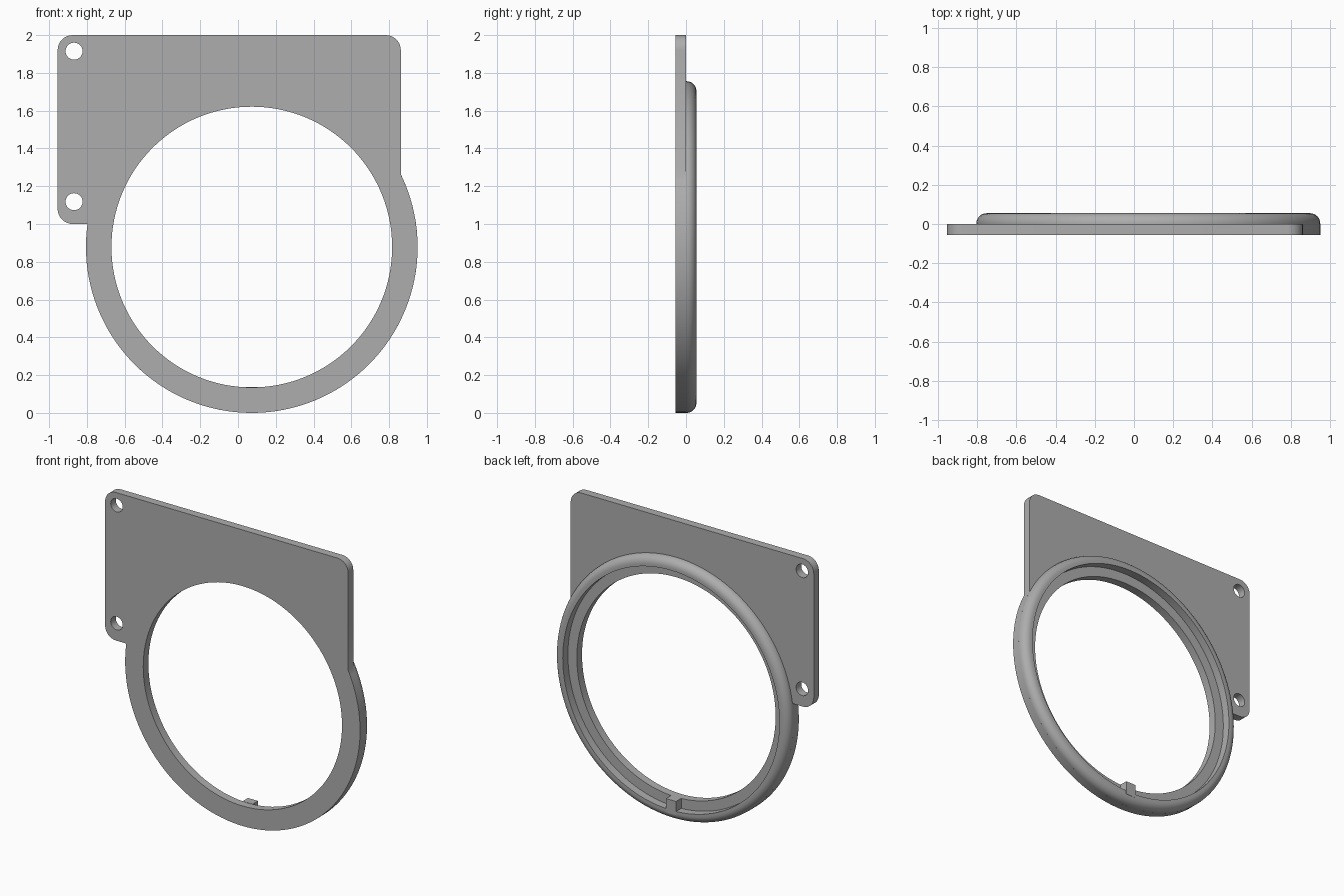
import bpy, bmesh, math

if "Cube" in bpy.data.objects:
    bpy.data.objects.remove(bpy.data.objects["Cube"])

CX, CZ = 0.073, 0.878          # ring centre
R_OUT, R_LIP, R_HOLE = 0.878, 0.81, 0.743
T = 0.055                      # plate thickness and ring height
SEG = 128

grey = bpy.data.materials.new("grey plastic")
grey.diffuse_color = (0.42, 0.42, 0.42, 1)
grey.use_nodes = True
grey.node_tree.nodes["Principled BSDF"].inputs["Base Color"].default_value = grey.diffuse_color


def arc(cx, cz, r, a0, a1, n):
    """Points on an arc, angles in degrees, both ends included."""
    return [(cx + r * math.cos(math.radians(a0 + (a1 - a0) * i / n)),
             cz + r * math.sin(math.radians(a0 + (a1 - a0) * i / n)))
            for i in range(n + 1)]


def circle(cx, cz, r, n):
    return arc(cx, cz, r, 0, 360, n)[:-1]


def finish(obj):
    obj.data.materials.clear()
    obj.data.materials.append(grey)
    bpy.ops.object.select_all(action='DESELECT')
    obj.select_set(True)
    bpy.context.view_layer.objects.active = obj
    bpy.ops.object.shade_smooth_by_angle(angle=math.radians(30))


def mesh_object(name, bm):
    bmesh.ops.recalc_face_normals(bm, faces=bm.faces)
    me = bpy.data.meshes.new(name)
    bm.to_mesh(me)
    bm.free()
    obj = bpy.data.objects.new(name, me)
    bpy.context.collection.objects.link(obj)
    finish(obj)


# Mounting plate: rounded panel merging into the ring outline, with holes
left, right, top, low, r = -0.955, 0.862, 2.0, 1.0, 0.08
a_right = math.degrees(math.acos((right - CX) / R_OUT))
a_left = 180 - math.degrees(math.asin((low - CZ) / R_OUT))
outline = (arc(right - r, top - r, r, 0, 90, 8)
           + arc(left + r, top - r, r, 90, 180, 8)
           + arc(left + r, low + r, r, 180, 270, 8)
           + arc(CX, CZ, R_OUT, a_left, 360 + a_right, 90))
loops = [outline, circle(CX, CZ, R_HOLE, SEG),
         circle(-0.868, 1.915, 0.045, 32), circle(-0.868, 1.118, 0.045, 32)]
cu = bpy.data.curves.new("mounting_plate", 'CURVE')
cu.dimensions = '2D'
cu.fill_mode = 'BOTH'
cu.extrude = T / 2
for pts in loops:
    sp = cu.splines.new('POLY')
    sp.points.add(len(pts) - 1)
    for p, (x, z) in zip(sp.points, pts):
        p.co = (x, z, 0, 1)
    sp.use_cyclic_u = True
plate = bpy.data.objects.new("mounting_plate", cu)
bpy.context.collection.objects.link(plate)
plate.rotation_euler = (math.pi / 2, 0, 0)
plate.location = (0, -T / 2, 0)
bpy.context.view_layer.objects.active = plate
plate.select_set(True)
bpy.ops.object.convert(target='MESH')
plate = bpy.context.object
bm = bmesh.new()
bm.from_mesh(plate.data)
bmesh.ops.remove_doubles(bm, verts=bm.verts, dist=1e-5)
bmesh.ops.recalc_face_normals(bm, faces=bm.faces)
bm.to_mesh(plate.data)
bm.free()
finish(plate)

# Raised rim on the back: rounded outer edge, straight inner wall
f = 0.052
profile = arc(R_OUT - f, T - f, f, 0, 90, 8) + [(R_LIP, T), (R_LIP, 0), (R_OUT, 0)]
bm = bmesh.new()
rings = []
for i in range(SEG):
    a = 2 * math.pi * i / SEG
    rings.append([bm.verts.new((CX + q * math.cos(a), y, CZ + q * math.sin(a)))
                  for q, y in profile])
n = len(profile)
for i in range(SEG):
    A, B = rings[i], rings[(i + 1) % SEG]
    for j in range(n):
        k = (j + 1) % n
        bm.faces.new((A[j], A[k], B[k], B[j]))
mesh_object("raised_rim", bm)

# Small locating tab at the bottom of the recess
bm = bmesh.new()
bmesh.ops.create_cube(bm, size=1)
z0, z1 = 0.045, 0.137
for v in bm.verts:
    v.co = (CX + v.co.x * 0.075, T / 2 + v.co.y * (T + 0.002),
            (z0 + z1) / 2 + v.co.z * (z1 - z0))
mesh_object("locating_tab", bm)
